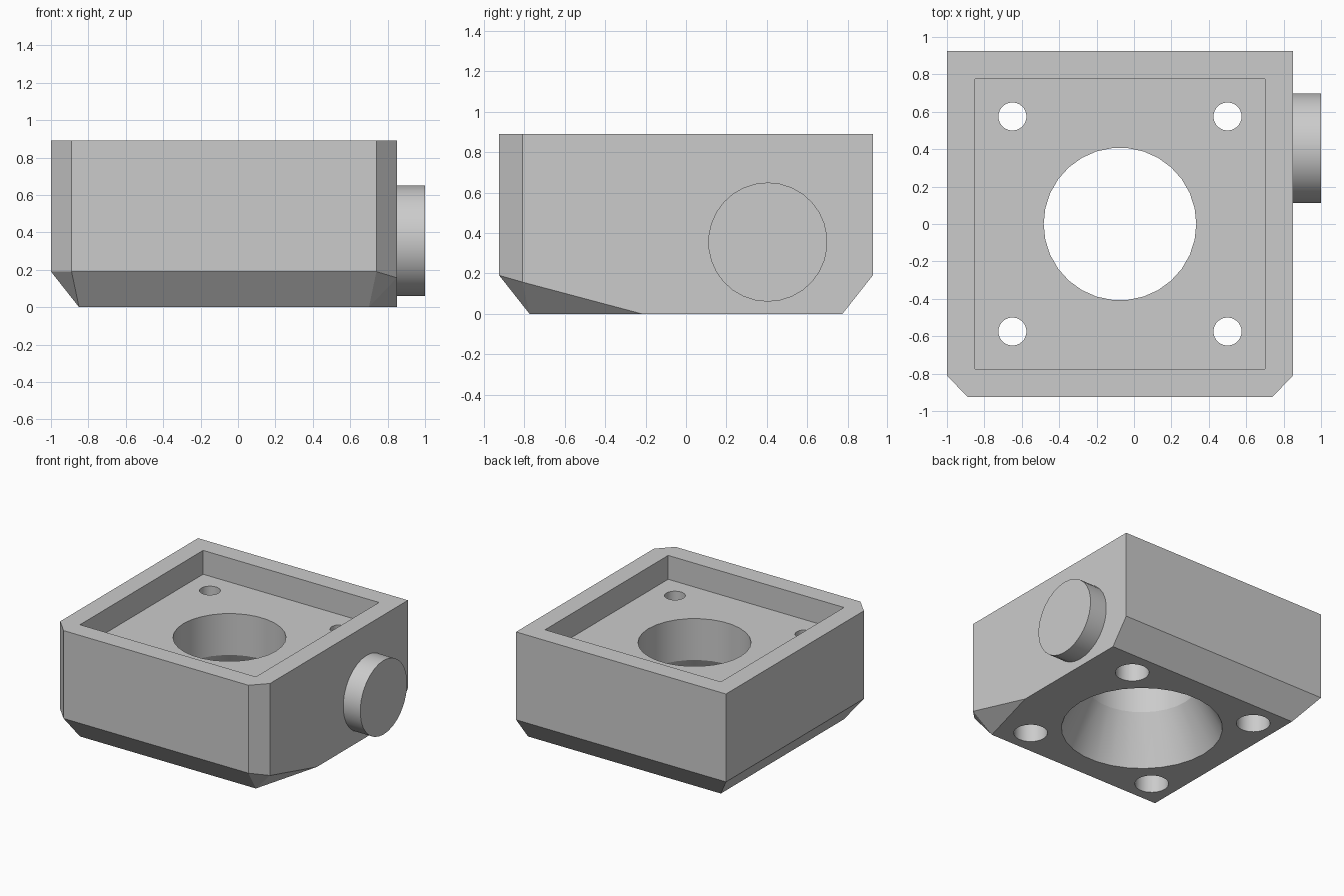
import bpy, bmesh, math
from mathutils import Matrix, Vector

cube = bpy.data.objects.get("Cube")
if cube:
    bpy.data.objects.remove(cube, do_unlink=True)

grey = bpy.data.materials.new("plain_grey")
grey.use_nodes = True
colour = (0.6, 0.6, 0.6, 1)
grey.diffuse_color = colour
grey.node_tree.nodes["Principled BSDF"].inputs["Base Color"].default_value = colour

SIDES = 30
HALF = 0.925        # half depth of the body
TOP, FLOOR, BEVEL = 0.89, 0.70, 0.19


def finish(name, bm):
    bmesh.ops.recalc_face_normals(bm, faces=bm.faces)
    mesh = bpy.data.meshes.new(name)
    bm.to_mesh(mesh)
    bm.free()
    obj = bpy.data.objects.new(name, mesh)
    mesh.materials.append(grey)
    bpy.context.collection.objects.link(obj)
    return obj


def lathe(name, profile, matrix):
    """Closed solid of revolution from (radius, height) points."""
    bm = bmesh.new()
    rings = []
    for r, h in profile:
        rings.append([bm.verts.new(matrix @ Vector((
            r * math.cos(math.tau * i / SIDES), r * math.sin(math.tau * i / SIDES), h)))
            for i in range(SIDES)])
    for a, b in zip(rings, rings[1:]):
        for i in range(SIDES):
            j = (i + 1) % SIDES
            bm.faces.new((a[i], a[j], b[j], b[i]))
    bm.faces.new(rings[0])
    bm.faces.new(rings[-1])
    return finish(name, bm)


def select_only(obj):
    bpy.ops.object.select_all(action='DESELECT')
    obj.select_set(True)
    bpy.context.view_layer.objects.active = obj


def cut(target, cutter):
    cutter.hide_render = True
    mod = target.modifiers.new("cut", 'BOOLEAN')
    mod.operation, mod.solver, mod.object = 'DIFFERENCE', 'EXACT', cutter
    select_only(target)
    bpy.ops.object.modifier_apply(modifier=mod.name)
    bpy.data.objects.remove(cutter, do_unlink=True)


def smooth(obj):
    select_only(obj)
    bpy.ops.object.shade_smooth_by_angle(angle=math.radians(20))


# Body: clipped front corners above, tapered underside, upright right wall
outline = [(-1, HALF), (-1, -0.81), (-0.89, -HALF), (0.74, -HALF), (0.85, -0.81), (0.85, HALF)]
base = [(-0.85, 0.775), (-0.85, -0.775), (0.70, -0.775), (0.85, -0.22), (0.85, 0.775)]
points = [(x, y, TOP) for x, y in outline]
points += [(x, y, 0.157 if (x, y) == outline[4] else BEVEL) for x, y in outline]
points += [(x, y, 0) for x, y in base]
bm = bmesh.new()
for p in points:
    bm.verts.new(p)
bmesh.ops.convex_hull(bm, input=bm.verts)
bmesh.ops.dissolve_limit(bm, angle_limit=math.radians(1), verts=bm.verts, edges=bm.edges)
body = finish("housing_body", bm)

# Square recess in the top
bm = bmesh.new()
bmesh.ops.create_cube(bm, size=1, matrix=Matrix.Translation((-0.075, 0, FLOOR + 0.25))
                      @ Matrix.Diagonal((1.55, 1.55, 0.5, 1)))
cut(body, finish("recess_cutter", bm))

# Central opening, flaring towards the underside
cut(body, lathe("opening_cutter", [(0.635, -0.1), (0.408, 0.37), (0.408, 0.8)],
                Matrix.Translation((-0.075, 0, 0))))

# Counterbored screw holes
for sx in (-1, 1):
    for sy in (-1, 1):
        cut(body, lathe("screw_cutter", [(0.123, -0.1), (0.123, 0.37), (0.075, 0.37), (0.075, 0.8)],
                        Matrix.Translation((-0.075 + sx * 0.575, sy * 0.575, 0))))
smooth(body)

# Round boss on the right wall
boss = lathe("side_boss", [(0.295, 0.84), (0.295, 1.0)],
             Matrix.Translation((0, 0.405, 0.355)) @ Matrix.Rotation(math.pi / 2, 4, 'Y'))
smooth(boss)
